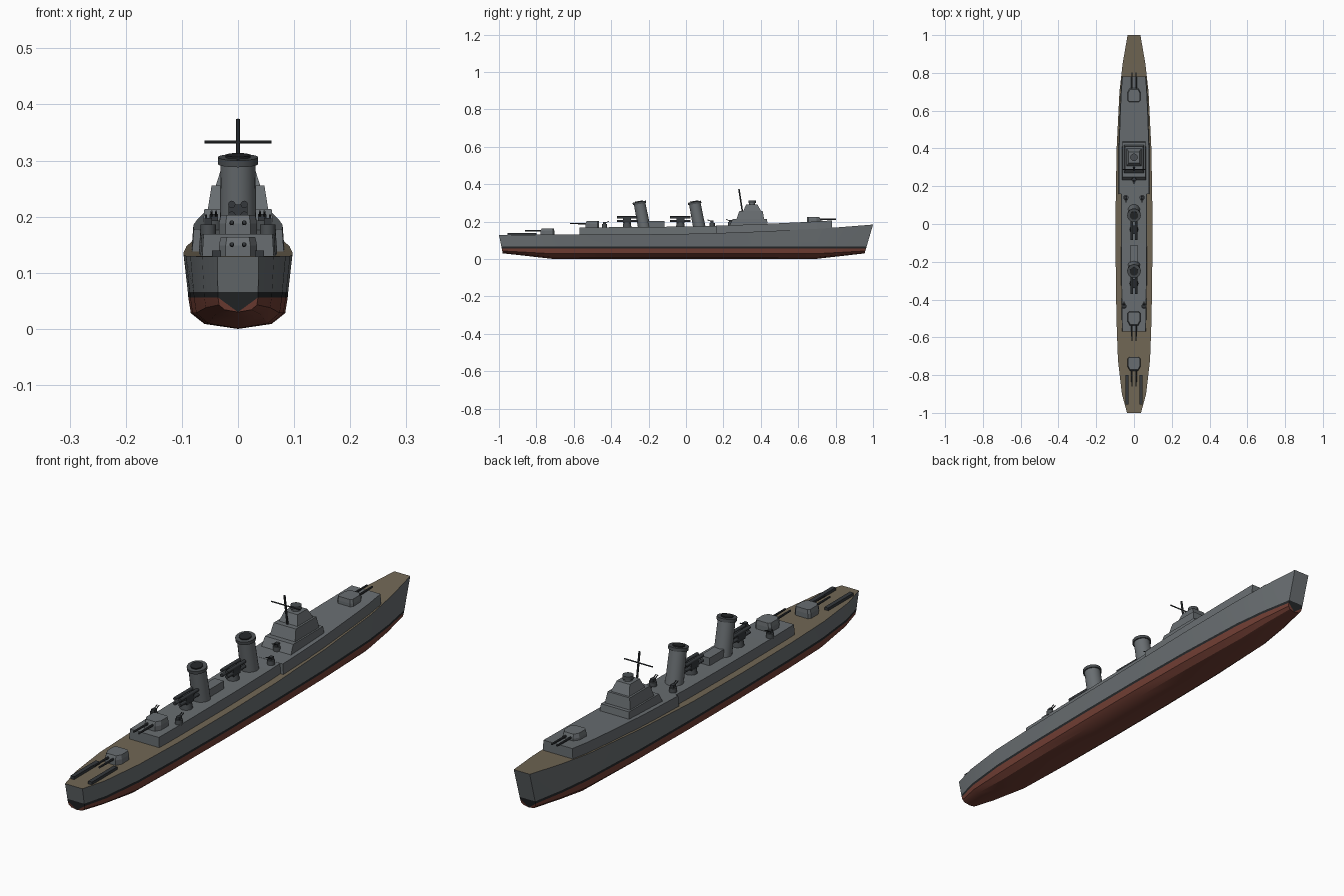
import bpy, bmesh, math
from mathutils import Vector

cube = bpy.data.objects.get("Cube")
if cube:
    bpy.data.objects.remove(cube)


def material(name, rgb):
    m = bpy.data.materials.new(name)
    m.use_nodes = True
    m.diffuse_color = (*rgb, 1)
    m.node_tree.nodes["Principled BSDF"].inputs["Base Color"].default_value = (*rgb, 1)
    return m


GREY = material("hull_grey", (.14, .155, .165))
TAN = material("deck_tan", (.165, .135, .09))
RED = material("bottom_red", (.17, .05, .035))
BLACK = material("waterline_black", (.018, .02, .022))
DARK = material("fitting_dark", (.035, .04, .045))
CAP = material("funnel_cap_grey", (.07, .078, .084))


def finish(name, bm, mats, angle=None):
    bmesh.ops.recalc_face_normals(bm, faces=bm.faces)
    mesh = bpy.data.meshes.new(name)
    bm.to_mesh(mesh)
    bm.free()
    for m in mats:
        mesh.materials.append(m)
    ob = bpy.data.objects.new(name, mesh)
    bpy.context.collection.objects.link(ob)
    if angle:
        bpy.ops.object.select_all(action="DESELECT")
        ob.select_set(True)
        bpy.context.view_layer.objects.active = ob
        bpy.ops.object.shade_smooth_by_angle(angle=math.radians(angle))
    return ob


def loft(name, rings, mat):
    """Join rings of points into a closed solid."""
    bm = bmesh.new()
    rows = [[bm.verts.new(p) for p in ring] for ring in rings]
    n = len(rows[0])
    for a, b in zip(rows, rows[1:]):
        for i in range(n):
            bm.faces.new((a[i], a[(i + 1) % n], b[(i + 1) % n], b[i]))
    bm.faces.new(rows[0])
    bm.faces.new(rows[-1])
    return finish(name, bm, [mat])


def block(name, w, y, z, mat=GREY, top_w=None, top_y=None, x=0):
    """Box with half-width w, optionally tapering to the top."""
    top_w, top_y = top_w or w, top_y or y

    def ring(hw, span, h):
        return [(x - hw, span[0], h), (x + hw, span[0], h), (x + hw, span[1], h), (x - hw, span[1], h)]
    return loft(name, [ring(w, y, z[0]), ring(top_w, top_y, z[1])], mat)


def rod(name, a, b, r, mat=DARK, r2=None, sides=12):
    """Cylinder or cone between two points."""
    a, b = Vector(a), Vector(b)
    bm = bmesh.new()
    bmesh.ops.create_cone(bm, cap_ends=True, segments=sides, radius1=r,
                          radius2=r2 or r, depth=(b - a).length)
    rot = (b - a).to_track_quat("Z", "Y").to_matrix().to_4x4()
    bmesh.ops.transform(bm, matrix=rot, verts=bm.verts)
    bmesh.ops.translate(bm, vec=(a + b) / 2, verts=bm.verts)
    return finish(name, bm, [mat], 35)


# Hull stations: y, half-width at deck, keel height, deck height
STATIONS = [(-1, .037, .03, .129), (-.9, .064, .02, .129), (-.72, .085, .001, .13),
            (-.5, .093, 0, .13), (-.2, .097, 0, .132), (.1, .097, 0, .136),
            (.4, .092, 0, .147), (.7, .077, .001, .161), (.85, .06, .015, .172),
            (1, .034, .03, .184)]


def sample(y, k):
    for a, b in zip(STATIONS, STATIONS[1:]):
        if y <= b[0]:
            return a[k] + (b[k] - a[k]) * (y - a[0]) / (b[0] - a[0])


# Hull with deck, waterline band and red bottom
def hull_section(y, w, keel, deck):
    wl = w - .8 * w * w
    d = .056 - keel
    half = [(w, deck), (wl, .066), (wl * .99, .056), (wl * .94, keel + d * .5),
            (wl * .67, keel + d * .16)]
    pts = half + [(0, keel)] + [(-x, z) for x, z in reversed(half)]
    rake = .045 if y > 0 else .02
    blend = max(0, (abs(y) - .7) / .3)
    return [(x, y - math.copysign(rake, y) * blend * (deck - z) / (deck - .03), z) for x, z in pts]


bm = bmesh.new()
rows = [[bm.verts.new(p) for p in hull_section(*s)] for s in STATIONS]
bands = [0, 1, 2, 2, 2, 2, 2, 2, 1, 0]
for a, b in zip(rows, rows[1:]):
    for i, mat in enumerate(bands):
        bm.faces.new((a[i], a[i + 1], b[i + 1], b[i])).material_index = mat
    bm.faces.new((a[0], b[0], b[-1], a[-1])).material_index = 3
for r in (rows[0], rows[-1]):
    bm.faces.new((r[0], r[1], r[9], r[10])).material_index = 0
    bm.faces.new((r[1], r[2], r[8], r[9])).material_index = 1
    bm.faces.new((r[2], r[5], r[8])).material_index = 1
    bm.faces.new(r[2:6]).material_index = 2
    bm.faces.new(r[5:9]).material_index = 2
finish("hull", bm, [GREY, BLACK, RED, TAN], 30)


# Long deckhouse and wider raised forecastle, both following the sheer
def raised_deck(name, profile, height=.039):
    rings = []
    for y, w in profile:
        z = sample(y, 3)
        rings.append([(-w, y, z - .004), (w, y, z - .004), (w * .96, y, z + height), (-w * .96, y, z + height)])
    loft(name, rings, GREY)


raised_deck("deckhouse", [(-.57, .064), (-.4, .067), (-.1, .07), (.1, .07), (.25, .07)])
raised_deck("forecastle", [(.16, .082), (.3, .083), (.4, .082), (.6, .075), (.7, .07), (.78, .064)], .0395)

# Bridge tiers, director and mast
block("bridge_base", .064, (.225, .44), (.165, .214), top_w=.06, top_y=(.25, .432))
block("bridge_middle", .054, (.27, .418), (.212, .256), top_w=.047, top_y=(.285, .41))
block("bridge_top", .04, (.305, .402), (.254, .292), top_w=.028, top_y=(.322, .382))
rod("director_base", (0, .353, .285), (0, .353, .3), .016, GREY)
rod("director", (0, .353, .298), (0, .353, .312), .02, CAP)
rod("mast", (0, .302, .25), (0, .283, .374), .004, sides=8)
rod("mast_yard", (-.06, .289, .333), (.06, .289, .333), .0025, sides=8)

# Raked funnels with dark caps
for name, y in (("fore", .045), ("aft", -.25)):
    rod(name + "_funnel", (0, y + .027, .165), (0, y + .002, .297), .033, GREY, .031, 20)
    rod(name + "_funnel_cap", (0, y + .002, .294), (0, y, .306), .036, CAP, sides=20)
    rod(name + "_funnel_mouth", (0, y, .304), (0, y - .001, .31), .022, BLACK, sides=20)

# Deck locker between the funnels
block("midship_locker", .02, (-.225, -.115), (.165, .202))

# Torpedo tube mounts
for name, y in (("fore", -.03), ("aft", -.315)):
    rod(name + "_tube_pedestal", (0, y, .165), (0, y, .194), .024, CAP, .02, 16)
    block(name + "_tube_cradle", .017, (y - .022, y + .022), (.192, .222), DARK)
    for x in (-.011, .011):
        for z in (.203, .222):
            rod(name + "_torpedo_tube", (x, y - .055, z), (x, y + .055, z), .0065)


# Twin gun turrets; d is the firing direction along y
def turret(name, y, z, d):
    plan = [(-.026, -.036), (.026, -.036), (.034, -.028), (.034, .016),
            (.022, .037), (-.022, .037), (-.034, .016), (-.034, -.028)]
    rings = [[(x * k, y + d * (v * k - s), h) for x, v in plan]
             for k, s, h in ((1, 0, z), (1, 0, z + .02), (.9, .002, z + .035))]
    loft(name, rings, GREY)
    for x in (-.011, .011):
        rod(name + "_barrel", (x, y + d * .02, z + .021), (x, y + d * .12, z + .022), .0045, r2=.0035, sides=10)


turret("fore_turret", .682, .19, 1)
turret("upper_aft_turret", -.5, .168, -1)
turret("lower_aft_turret", -.74, .129, -1)


# Light guns on round tubs
def light_gun(name, x, y, d):
    z = sample(y, 3) + .036
    rod(name + "_tub", (x, y, z), (x, y, z + .02), .014, CAP)
    block(name + "_mount", .007, (y - .008, y + .008), (z + .018, z + .031), DARK, x=x)
    for s in (-.004, .004):
        rod(name + "_barrel", (x + s, y, z + .025), (x + s, y + d * .025, z + .036), .002, sides=6)


light_gun("bridge_light_gun", 0, .238, -1)
for side, s in (("left", 1), ("right", -1)):
    light_gun(side + "_fore_light_gun", s * .043, .14, -1)
    light_gun(side + "_aft_light_gun", s * .053, -.436, 1)
    # Stern racks
    block(side + "_stern_rack", .008, (-.955, -.8), (.127, .14), DARK, x=s * .038)
